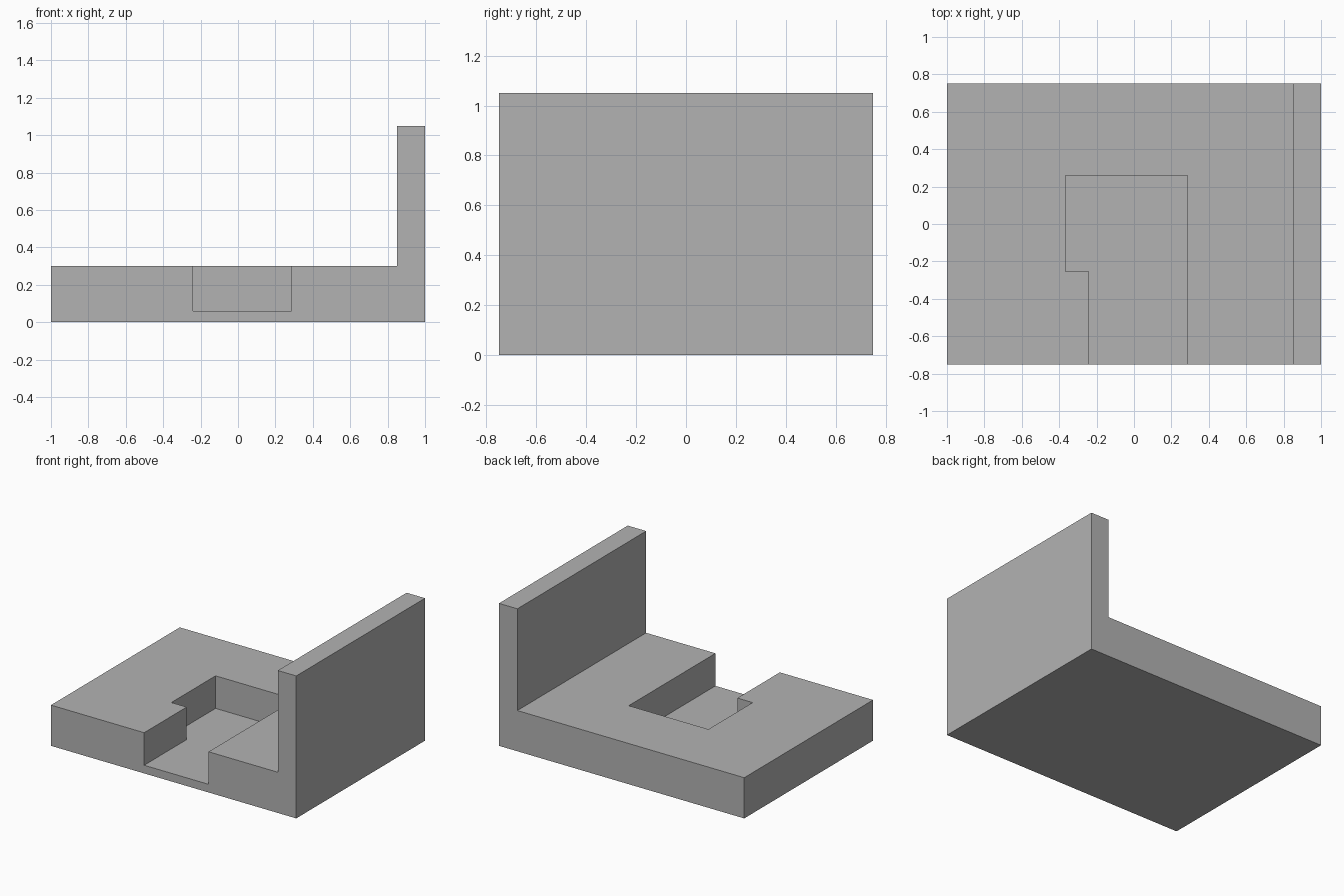
import bpy
import bmesh
from mathutils import Vector

if "Cube" in bpy.data.objects:
    bpy.data.objects.remove(bpy.data.objects["Cube"], do_unlink=True)

grey = bpy.data.materials.new("plain_grey")
grey.use_nodes = True
grey.diffuse_color = (0.45, 0.45, 0.45, 1)
grey.node_tree.nodes["Principled BSDF"].inputs["Base Color"].default_value = grey.diffuse_color


def prism(name, outline, direction):
    """Extrude a closed outline of 3D points along a direction."""
    bm = bmesh.new()
    face = bm.faces.new([bm.verts.new(p) for p in outline])
    result = bmesh.ops.extrude_face_region(bm, geom=[face], use_keep_orig=True)
    moved = [g for g in result["geom"] if isinstance(g, bmesh.types.BMVert)]
    bmesh.ops.translate(bm, verts=moved, vec=Vector(direction))
    bmesh.ops.recalc_face_normals(bm, faces=bm.faces)
    mesh = bpy.data.meshes.new(name)
    bm.to_mesh(mesh)
    bm.free()
    mesh.materials.append(grey)
    obj = bpy.data.objects.new(name, mesh)
    bpy.context.collection.objects.link(obj)
    return obj


# L-shaped bracket: thick base plate with an upright wall on the left
half_depth = 0.75
profile = [(-1, 0), (1, 0), (1, 1.05), (0.85, 1.05), (0.85, 0.3), (-1, 0.3)]
bracket = prism("bracket", [(x, -half_depth, z) for x, z in profile],
                (0, 2 * half_depth, 0))

# Stepped pocket, open at the front edge of the plate
pocket_floor = 0.06
pocket = [(-0.24, -0.9), (0.285, -0.9), (0.285, 0.26),
          (-0.365, 0.26), (-0.365, -0.255), (-0.24, -0.255)]
cutter = prism("pocket_cutter", [(x, y, pocket_floor) for x, y in pocket], (0, 0, 0.5))
cutter.hide_render = True

cut = bracket.modifiers.new("pocket", 'BOOLEAN')
cut.operation = 'DIFFERENCE'
cut.solver = 'EXACT'
cut.object = cutter

# Bake the cut and discard the cutter
bpy.context.view_layer.objects.active = bracket
bracket.select_set(True)
bpy.ops.object.modifier_apply(modifier=cut.name)
bpy.data.objects.remove(cutter, do_unlink=True)
